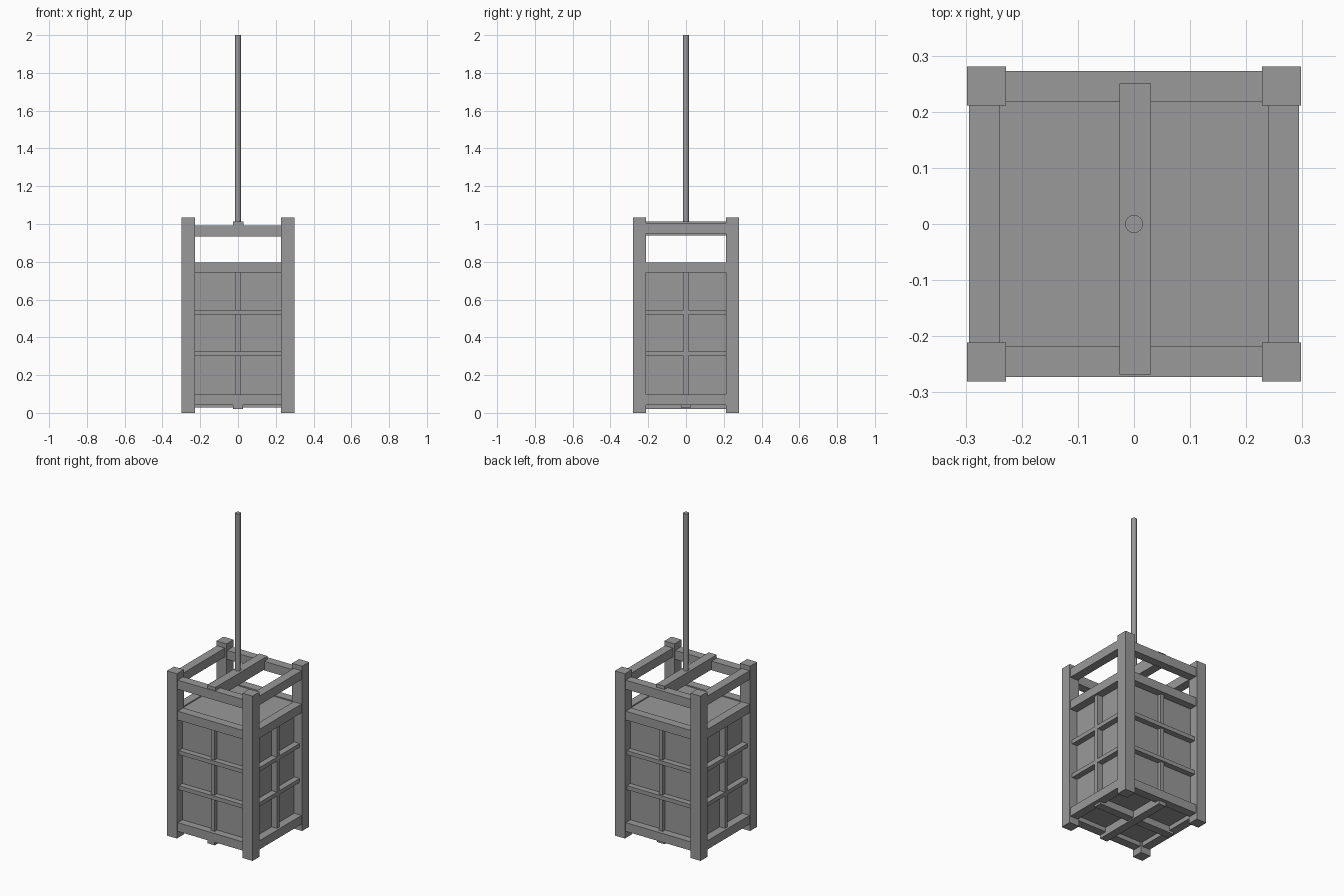
import bpy

cube = bpy.data.objects.get("Cube")
if cube:
    bpy.data.objects.remove(cube, do_unlink=True)

GREY = (0.32, 0.32, 0.32, 1)
mat = bpy.data.materials.new("plain grey")
mat.use_nodes = True
mat.diffuse_color = GREY
mat.node_tree.nodes["Principled BSDF"].inputs["Base Color"].default_value = GREY


def box(name, x, y, z):
    """Box from (min, max) ranges on each axis."""
    spans = (x, y, z)
    bpy.ops.mesh.primitive_cube_add(size=1, location=[(a + b) / 2 for a, b in spans])
    ob = bpy.context.object
    ob.name = name
    size = [b - a for a, b in spans]
    for v in ob.data.vertices:
        v.co = [c * s for c, s in zip(v.co, size)]
    ob.data.materials.append(mat)
    return ob


def span(sign, inner, outer):
    return tuple(sorted((sign * inner, sign * outer)))


POST_X, POST_Y = 0.228, 0.211       # inner faces of the posts
SLAT = 0.013                        # half width of a slat
slat_levels = ((0.52, 0.545), (0.30, 0.325))
across_x, across_y = (-POST_X, POST_X), (-POST_Y, POST_Y)

# Corner posts
for sx, side in ((-1, "right"), (1, "left")):
    for sy, end in ((-1, "front"), (1, "back")):
        box(f"post_{end}_{side}", span(sx, POST_X, 0.298), span(sy, POST_Y, 0.281), (0, 1.035))

# Enclosed crate body
box("crate_body", (-0.243, 0.243), (-0.226, 0.226), (0.07, 0.79))

# Front and back rails and slats
for s, side in ((-1, "front"), (1, "back")):
    depth = span(s, 0.218, 0.273)
    for label, z in (("top", (0.935, 0.992)), ("middle", (0.742, 0.797)), ("bottom", (0.042, 0.097))):
        box(f"{label}_rail_{side}", across_x, depth, z)
    for z in slat_levels:
        box(f"cross_slat_{side}", across_x, span(s, 0.22, 0.262), z)
    box(f"upright_slat_{side}", (-SLAT, SLAT), span(s, 0.22, 0.25), (0.09, 0.75))

# Side rails and slats
for s, side in ((-1, "right"), (1, "left")):
    depth = span(s, 0.239, 0.294)
    for label, z in (("top", (0.95, 1.006)), ("middle", (0.742, 0.797)), ("bottom", (0.042, 0.097))):
        box(f"{label}_rail_{side}", depth, across_y, z)
    for z in slat_levels:
        box(f"cross_slat_{side}", span(s, 0.235, 0.28), across_y, z)
    box(f"upright_slat_{side}", span(s, 0.235, 0.28), (-SLAT, SLAT), (0.09, 0.75))

# Lifting beam on top, crossed beams underneath
box("lifting_beam", (-0.026, 0.03), (-0.268, 0.25), (0.94, 1.013))
box("floor_beam_long", (-0.026, 0.026), (-0.268, 0.25), (0.02, 0.075))
box("floor_beam_cross", (-0.27, 0.27), (-0.026, 0.026), (0.028, 0.075))

# Hoisting rod
bpy.ops.mesh.primitive_cylinder_add(vertices=16, radius=0.016, depth=1.02, location=(0, 0, 1.49))
rod = bpy.context.object
rod.name = "hoisting_rod"
rod.data.materials.append(mat)
bpy.ops.object.shade_smooth_by_angle()
